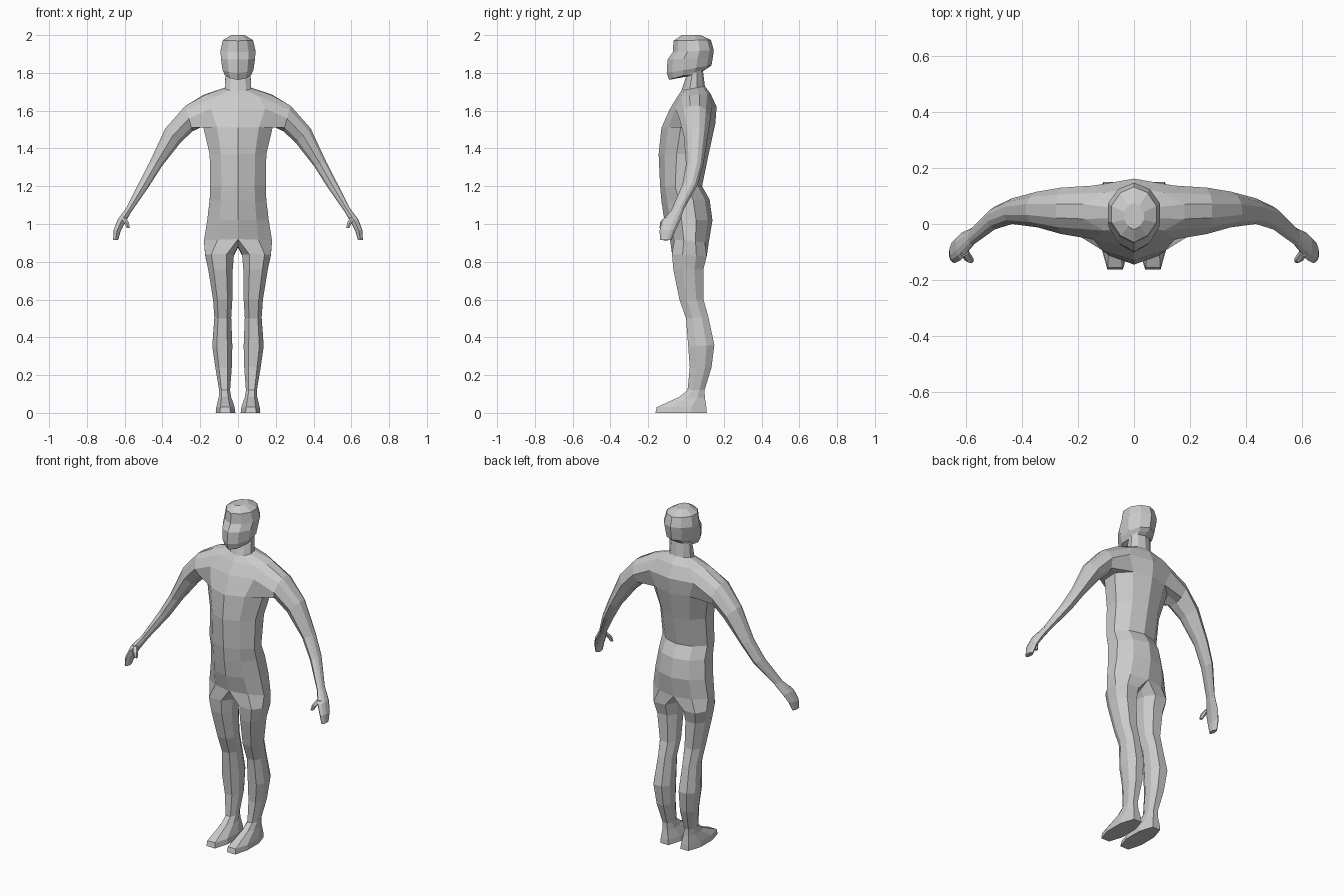
import bpy, bmesh, math
from mathutils import Vector

if "Cube" in bpy.data.objects:
    bpy.data.objects.remove(bpy.data.objects["Cube"])

skin = bpy.data.materials.new("plain grey")
skin.diffuse_color = (0.6, 0.6, 0.6, 1)
skin.use_nodes = True
skin.node_tree.nodes["Principled BSDF"].inputs["Base Color"].default_value = skin.diffuse_color


def add_ring(bm, pts):
    return [bm.verts.new(p) for p in pts]


def bridge(bm, a, b, skip=(), closed=True):
    """Quads between two matching rows of vertices."""
    n = len(a)
    for i in range(n if closed else n - 1):
        if i not in skip:
            j = (i + 1) % n
            bm.faces.new((a[i], a[j], b[j], b[i]))


def half_section(zf, zb, yf, yb, w):
    """Half outline from front centre round the side to back centre."""
    d = yb - yf
    outline = ((0, 0), (.6, .12), (1, .36), (1, .66), (.6, .9), (0, 1))
    return [(w * u, yf + d * v, zf + (zb - zf) * v) for u, v in outline]


def leg_section(zf, zb, xi, xo, yf, yb):
    w, d = xo - xi, yb - yf
    outline = ((.25, 0), (.78, 0), (1, .3), (1, .7),
               (.75, 1), (.25, 1), (0, .7), (0, .3))
    return [(xi + w * u, yf + d * v, zf + (zb - zf) * v) for u, v in outline]


def arm_section(x, y, z, ru, rv, tilt):
    t = math.radians(tilt)
    outline = ((-.7, -.7), (-1, -.3), (-1, .3), (-.7, .7), (0, 1),
               (.7, .7), (1, .3), (1, -.3), (.7, -.7), (0, -1))
    return [(x + u * ru * math.cos(t), y + v * rv, z + u * ru * math.sin(t))
            for u, v in outline]


def finish(bm, name):
    """Mirror to the other side and make a flat shaded object."""
    bmesh.ops.mirror(bm, geom=bm.verts[:] + bm.edges[:] + bm.faces[:],
                     axis='X', merge_dist=1e-4)
    bmesh.ops.recalc_face_normals(bm, faces=bm.faces[:])
    me = bpy.data.meshes.new(name)
    bm.to_mesh(me)
    bm.free()
    me.materials.append(skin)
    ob = bpy.data.objects.new(name, me)
    bpy.context.collection.objects.link(ob)


bm = bmesh.new()

# torso, neck and head: front z, back z, front y, back y, half width
trunk = [
    (.92, .90, -.085, .12, .18),      # hips
    (1.02, 1.02, -.115, .14, .163),
    (1.12, 1.13, -.13, .125, .15),
    (1.20, 1.20, -.137, .085, .147),  # waist
    (1.37, 1.37, -.145, .12, .15),
    (1.51, 1.53, -.13, .155, .185),   # armpit
    (1.61, 1.62, -.085, .162, .24),   # chest
    (1.675, 1.69, -.045, .13, .18),   # shoulder top
    (1.705, 1.73, -.025, .10, .07),   # neck
    (1.78, 1.81, 0, .09, .066),
    (1.763, 1.825, -.09, .115, .068),  # jaw
    (1.80, 1.84, -.102, .135, .082),
    (1.87, 1.88, -.098, .142, .09),
    (1.91, 1.92, -.07, .147, .093),   # brow
    (1.97, 1.975, -.066, .132, .08),
    (2.0, 2.0, -.02, .075, .035),     # crown
]
rows = [add_ring(bm, half_section(*s)) for s in trunk]
chest = 6
for v in rows[chest][2:4]:            # arm opening
    bm.verts.remove(v)
for i in range(len(rows) - 1):
    skip = (1, 2, 3) if chest in (i, i + 1) else ()
    bridge(bm, rows[i], rows[i + 1], skip, closed=False)
bm.faces.new(rows[-1])

# arm and hand: centre x y z, thickness, depth, tilt
low, mid, top = rows[chest - 1], rows[chest], rows[chest + 1]
prev = low[1:5] + [mid[4]] + top[4:0:-1] + [mid[1]]
for s in [(.26, .047, 1.558, .07, .083, 74),
          (.345, .052, 1.468, .055, .064, 43),
          (.435, .046, 1.318, .034, .046, 22),   # elbow
          (.497, .022, 1.21, .028, .041, 27),
          (.578, -.045, 1.075, .017, .032, 30),  # wrist
          (.618, -.08, 1.015, .021, .048, 25),
          (.64, -.098, .965, .019, .042, 10),
          (.648, -.107, .915, .013, .030, 5)]:   # finger tips
    ring = add_ring(bm, arm_section(*s))
    bridge(bm, prev, ring)
    prev = ring
bm.faces.new(prev)

# leg and foot: front z, back z, inner x, outer x, front y, back y
prev = rows[0] + add_ring(bm, [(0, .06, .875), (0, -.03, .88)])
for s in [(.84, .83, .022, .174, -.074, .11),
          (.76, .76, .028, .158, -.067, .092),
          (.60, .60, .03, .132, -.035, .093),
          (.50, .51, .036, .125, 0, .118),      # knee
          (.35, .36, .03, .136, .012, .15),     # calf
          (.24, .24, .033, .12, .02, .135),
          (.12, .12, .042, .10, .008, .098),    # ankle
          (.085, .08, .036, .102, -.035, .10),
          (.03, .03, .018, .115, -.155, .108),
          (0, 0, .014, .118, -.162, .11)]:      # sole
    ring = add_ring(bm, leg_section(*s))
    bridge(bm, prev, ring)
    prev = ring
bm.faces.new(prev)
finish(bm, "body")

# thumbs
bm = bmesh.new()
prev = None
for x, y, z, r in [(.607, -.10, 1.035, .013), (.592, -.122, 1.01, .013),
                   (.581, -.13, .98, .008)]:
    ring = add_ring(bm, [Vector((x, y, z)) + Vector((u * r, v * r * 1.2, 0))
                         for u, v in ((-1, -.5), (0, -1), (1, -.5), (1, .5), (0, 1), (-1, .5))])
    if prev:
        bridge(bm, prev, ring)
    else:
        bm.faces.new(ring)
    prev = ring
bm.faces.new(prev)
finish(bm, "thumbs")
